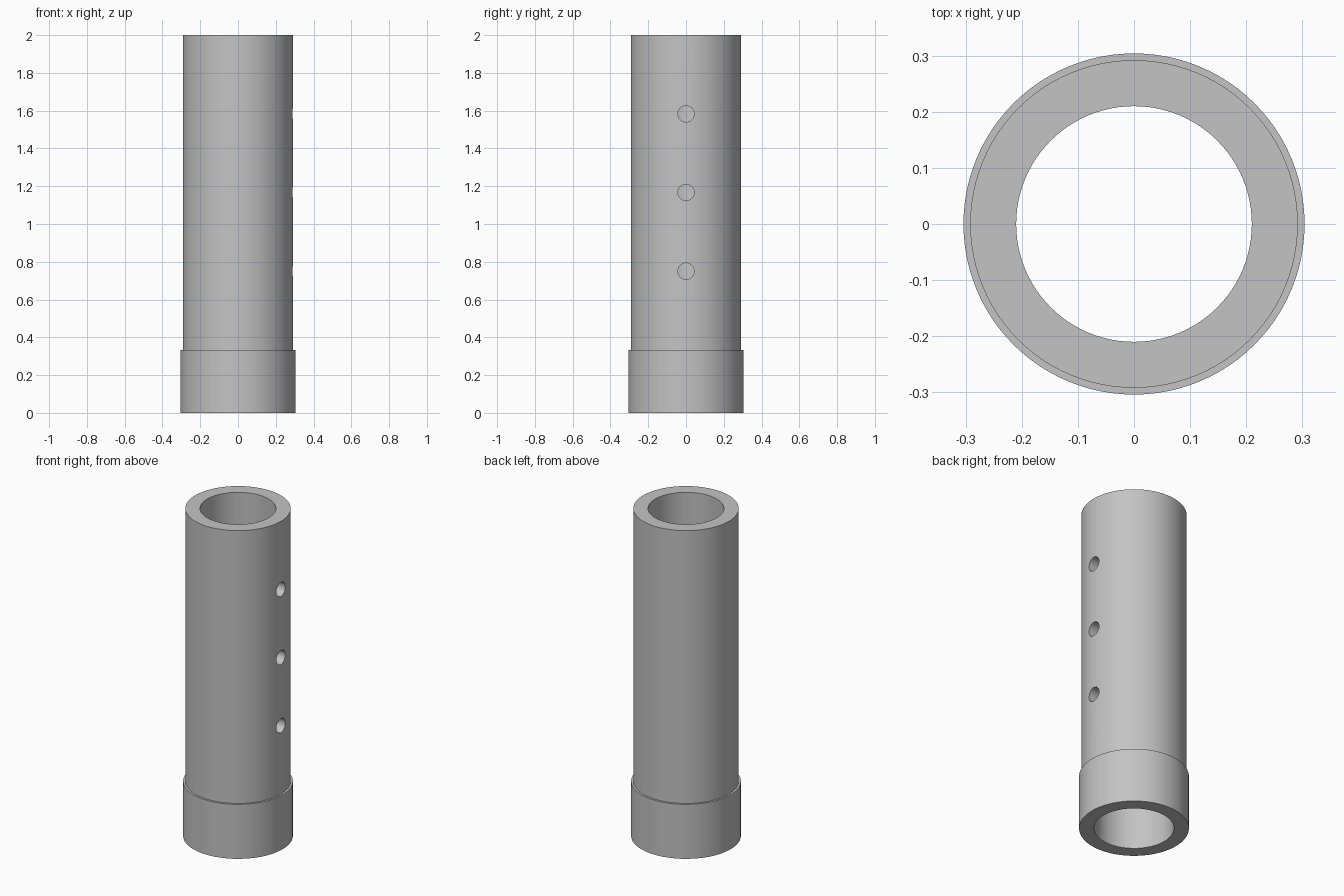
import bpy
import math

cube = bpy.data.objects.get("Cube")
if cube:
    bpy.data.objects.remove(cube, do_unlink=True)

SEGMENTS = 96
TUBE_R, COLLAR_R = 0.292, 0.304
BORE_R, SOCKET_R = 0.21, 0.221
HEIGHT, COLLAR_H = 2.0, 0.333
HOLE_R = 0.043

# Plain grey
grey = bpy.data.materials.new("grey")
grey.use_nodes = True
colour = (0.55, 0.55, 0.55, 1)
grey.diffuse_color = colour
grey.node_tree.nodes["Principled BSDF"].inputs["Base Color"].default_value = colour


def lathe(name, profile):
    """Revolve a closed (radius, height) profile around z."""
    n = len(profile)
    verts, faces = [], []
    for i in range(SEGMENTS):
        a = math.tau * i / SEGMENTS
        verts += [(r * math.cos(a), r * math.sin(a), z) for r, z in profile]
        j = (i + 1) % SEGMENTS
        for k in range(n):
            m = (k + 1) % n
            faces.append((i * n + k, j * n + k, j * n + m, i * n + m))
    mesh = bpy.data.meshes.new(name)
    mesh.from_pydata(verts, [], faces)
    mesh.materials.append(grey)
    obj = bpy.data.objects.new(name, mesh)
    bpy.context.collection.objects.link(obj)
    return obj


# Tube with a wider collar and a socket at its foot
tube = lathe("collared_tube", [
    (SOCKET_R, 0), (COLLAR_R, 0), (COLLAR_R, COLLAR_H), (TUBE_R, COLLAR_H),
    (TUBE_R, HEIGHT), (BORE_R, HEIGHT), (BORE_R, COLLAR_H), (SOCKET_R, COLLAR_H)])

# Row of round holes through one wall
cutters = []
for z in (0.75, 1.167, 1.583):
    bpy.ops.mesh.primitive_cylinder_add(
        vertices=32, radius=HOLE_R, depth=0.3,
        location=(0.25, 0, z), rotation=(0, math.pi / 2, 0))
    cutter = bpy.context.object
    cutter.name = "hole_cutter"
    cutter.hide_render = True
    cutter.data.materials.append(grey)
    cutters.append(cutter)
    cut = tube.modifiers.new("hole", "BOOLEAN")
    cut.operation = "DIFFERENCE"
    cut.solver = "EXACT"
    cut.object = cutter

# Bake the holes, then drop the cutters
bpy.ops.object.select_all(action="DESELECT")
bpy.context.view_layer.objects.active = tube
tube.select_set(True)
for cut in list(tube.modifiers):
    bpy.ops.object.modifier_apply(modifier=cut.name)
for cutter in cutters:
    bpy.data.objects.remove(cutter, do_unlink=True)

bpy.ops.object.shade_smooth_by_angle(angle=math.radians(30))
